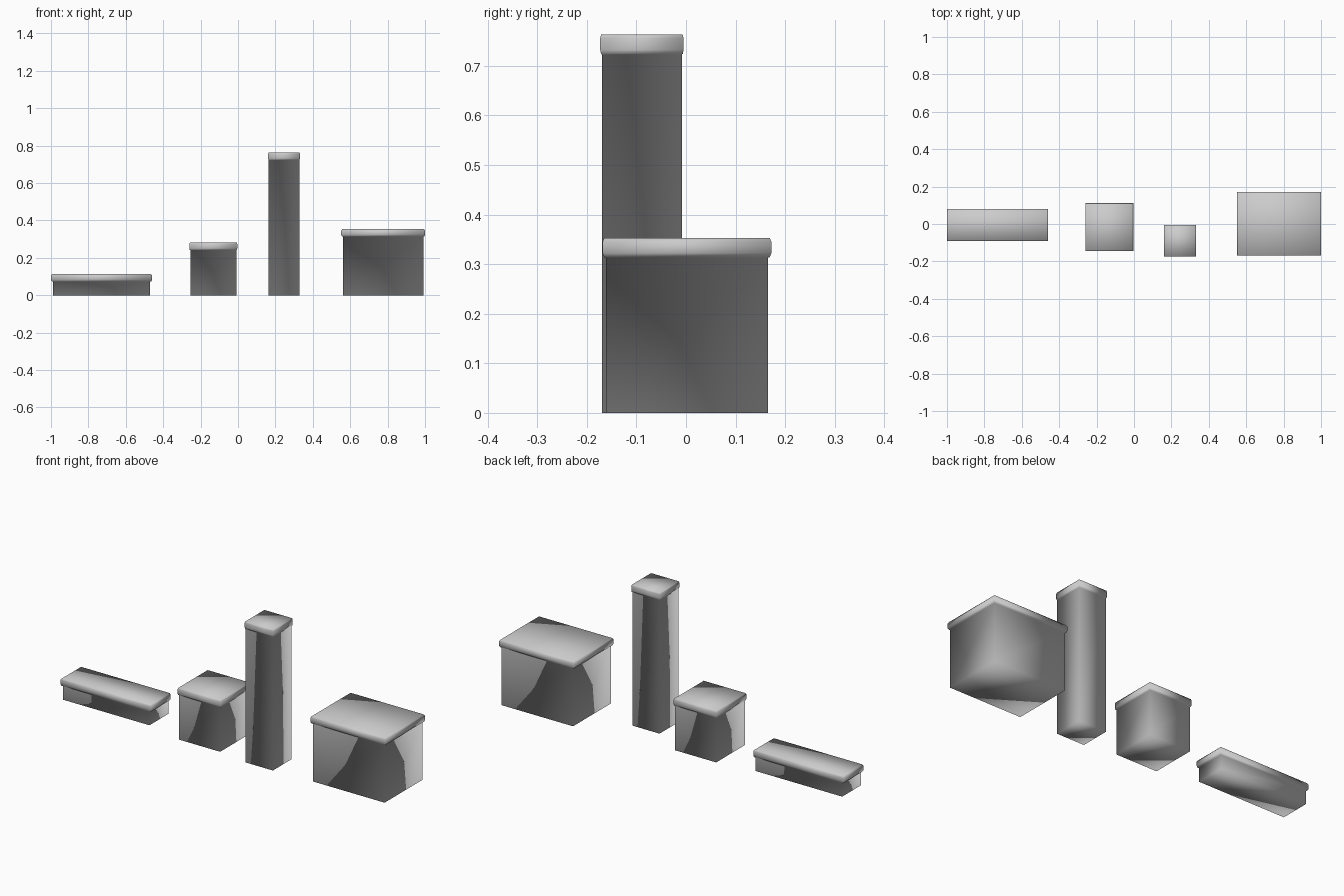
import bpy, bmesh

if "Cube" in bpy.data.objects:
    bpy.data.objects.remove(bpy.data.objects["Cube"])

LID = 0.04      # lid thickness
BODY = 0.96     # body width relative to lid


def block(name, x0, x1, y0, y1, rings):
    """Stack of rectangular rings (scale, z) closed at both ends."""
    cx, cy = (x0 + x1) / 2, (y0 + y1) / 2
    hx, hy = (x1 - x0) / 2, (y1 - y0) / 2
    bm = bmesh.new()
    loops = [[bm.verts.new((cx + sx * hx * s, cy + sy * hy * s, z))
              for sx, sy in ((-1, -1), (1, -1), (1, 1), (-1, 1))]
             for s, z in rings]
    bm.faces.new(loops[0][::-1])
    bm.faces.new(loops[-1])
    for a, b in zip(loops, loops[1:]):
        for i in range(4):
            j = (i + 1) % 4
            bm.faces.new((a[i], a[j], b[j], b[i]))
    for f in bm.faces:
        f.smooth = True
    mesh = bpy.data.meshes.new(name)
    bm.to_mesh(mesh)
    bm.free()
    obj = bpy.data.objects.new(name, mesh)
    bpy.context.collection.objects.link(obj)


# Each box: straight body running into an overhanging, softly chamfered lid
boxes = {
    "long_low_box": (-1.0, -0.459, -0.09, 0.08, 0.113),
    "cube_box": (-0.26, -0.004, -0.145, 0.111, 0.281),
    "tall_box": (0.161, 0.331, -0.173, -0.005, 0.763),
    "large_box": (0.552, 1.0, -0.168, 0.172, 0.353),
}
for name, (x0, x1, y0, y1, h) in boxes.items():
    b = h - LID
    block(name, x0, x1, y0, y1, [
        (BODY, 0), (BODY, b),               # body
        (0.982, b + 0.001), (1, b + 0.009),  # lid underside
        (1, h - 0.007), (0.98, h),          # lid rim and top
    ])
